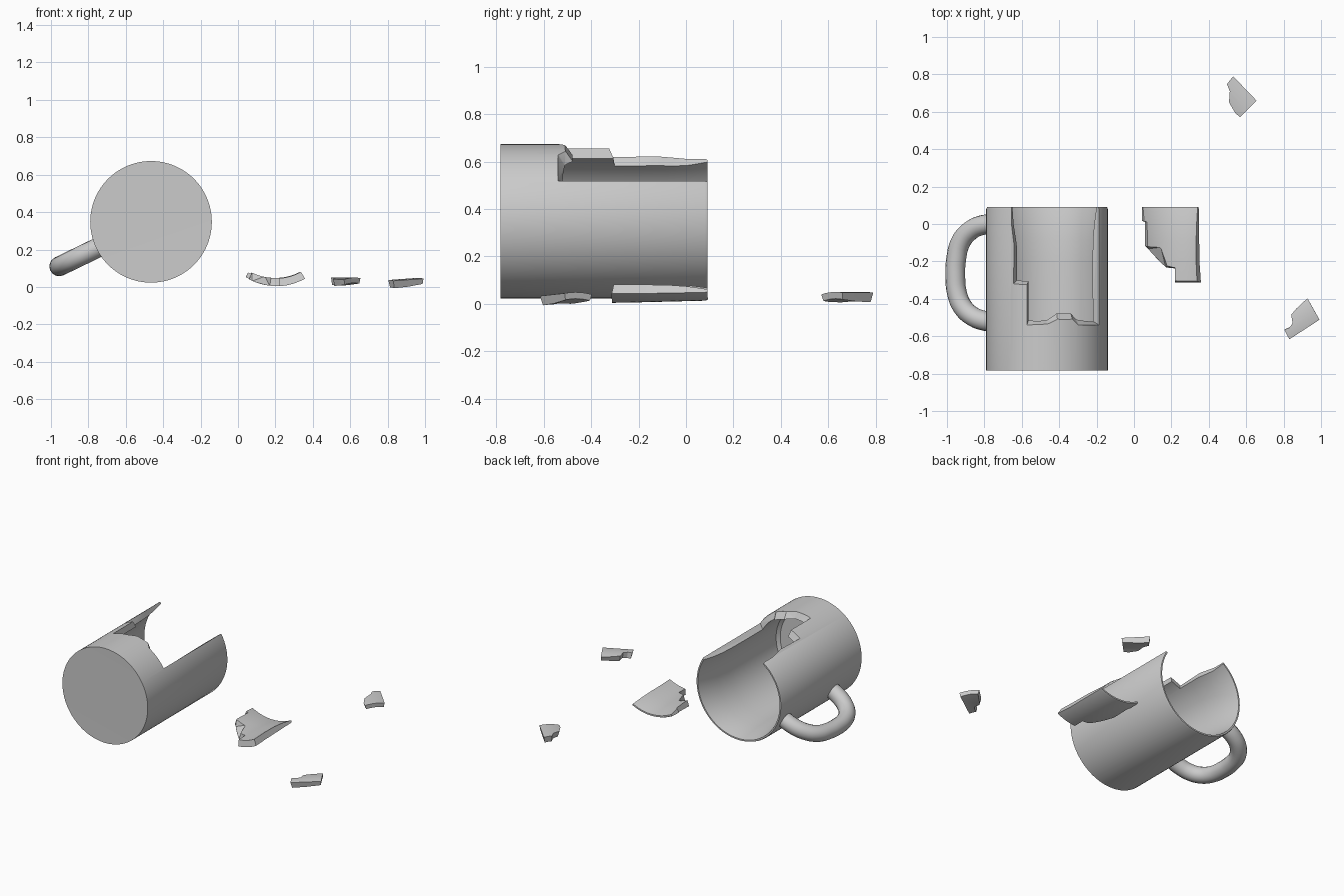
import bpy, bmesh, math
from mathutils import Vector, Matrix

if "Cube" in bpy.data.objects:
    bpy.data.objects.remove(bpy.data.objects["Cube"])

R = 0.325                      # outer radius of the mug
CENTRE = Vector((-0.465, 0, 0.348))


def make_object(name, bm):
    bmesh.ops.recalc_face_normals(bm, faces=bm.faces)
    mesh = bpy.data.meshes.new(name)
    bm.to_mesh(mesh)
    bm.free()
    obj = bpy.data.objects.new(name, mesh)
    bpy.context.collection.objects.link(obj)
    return obj


def cup(name):
    """Lathed cup lying along y, closed at -y, thinner towards the rim."""
    profile = [(0, -.78), (R, -.782), (R, .08), (.321, .09), (.311, .09), (.305, .06),
               (.295, 0), (.287, -.08), (.283, -.2), (.283, -.72), (.265, -.74), (0, -.74)]
    bm = bmesh.new()
    vs = [bm.verts.new((r, y, 0)) for r, y in profile]
    es = [bm.edges.new(p) for p in zip(vs, vs[1:])]
    bmesh.ops.spin(bm, geom=vs + es, cent=(0, 0, 0), axis=(0, 1, 0),
                   angle=math.tau, steps=96)
    bmesh.ops.remove_doubles(bm, verts=bm.verts, dist=1e-5)
    return make_object(name, bm)


def radial_cutter(outer, inner):
    """Wedge whose outline (angle from top, y) changes through the wall."""
    bm = bmesh.new()
    rings = []
    for r, line in ((.12, inner), (.282, inner), (.327, outer), (.7, outer)):
        rings.append([bm.verts.new((r * math.sin(a), y, r * math.cos(a))) for a, y in line])
    n = len(outer)
    for lo, hi in zip(rings, rings[1:]):
        for i in range(n):
            j = (i + 1) % n
            bm.faces.new((lo[i], lo[j], hi[j], hi[i]))
    bm.faces.new(rings[0])
    bm.faces.new(rings[-1])
    bmesh.ops.triangulate(bm, faces=bm.faces[:])
    return make_object("cutter", bm)


def broken_cup(name, outer, inner, operation, matrix):
    obj, cutter = cup(name), radial_cutter(outer, inner)
    mod = obj.modifiers.new("break", 'BOOLEAN')
    mod.operation, mod.object, mod.solver = operation, cutter, 'EXACT'
    dg = bpy.context.evaluated_depsgraph_get()
    mesh = bpy.data.meshes.new_from_object(obj.evaluated_get(dg))
    obj.modifiers.clear()
    obj.data = mesh
    bpy.data.objects.remove(cutter)
    mesh.transform(matrix)
    smooth(obj)
    return obj


def smooth(obj):
    bpy.ops.object.select_all(action='DESELECT')
    obj.select_set(True)
    bpy.context.view_layer.objects.active = obj
    bpy.ops.object.shade_smooth_by_angle(angle=math.radians(30))


def angles(points, x0, sign=1, r=R):
    return [(sign * math.asin((x - x0) / r), y) for x, y in points]


# Mug body with the missing piece of wall
hole_out = [(-.655, .2), (-.655, 0), (-.64, -.12), (-.645, -.32), (-.572, -.325), (-.572, -.54),
            (-.46, -.535), (-.41, -.51), (-.33, -.51), (-.30, -.54), (-.188, -.54), (-.188, .2), (-.4, .2)]
hole_in = [(-.65, .2), (-.65, 0), (-.635, -.12), (-.635, -.3), (-.57, -.305), (-.57, -.515),
           (-.47, -.515), (-.41, -.477), (-.33, -.477), (-.30, -.51), (-.205, -.52), (-.21, .2), (-.4, .2)]
broken_cup("mug_body", angles(hole_out, CENTRE.x), angles(hole_in, CENTRE.x, r=.3),
           'DIFFERENCE', Matrix.Translation(CENTRE))

# Handle: round tube bent into a C, pointing down to the left
d = Vector((-.9, 0, -.436))
path = [(.305, .0), (.38, -.005), (.455, -.035), (.515, -.1), (.54, -.19), (.545, -.28),
        (.535, -.37), (.5, -.445), (.44, -.495), (.37, -.518), (.305, -.525)]
curve = bpy.data.curves.new("handle", 'CURVE')
curve.dimensions = '3D'
curve.bevel_depth, curve.bevel_resolution, curve.use_fill_caps = .053, 6, True
spline = curve.splines.new('BEZIER')
spline.bezier_points.add(len(path) - 1)
spline.resolution_u = 4
for bp, (r, y) in zip(spline.bezier_points, path):
    bp.co = CENTRE + d * r + Vector((0, y, 0))
    bp.handle_left_type = bp.handle_right_type = 'AUTO'
handle = bpy.data.objects.new("handle", curve)
bpy.context.collection.objects.link(handle)
bpy.context.view_layer.objects.active = handle
handle.select_set(True)
bpy.ops.object.convert(target='MESH')
smooth(bpy.context.view_layer.objects.active)

# Large rim shard, lying on its outer face
big_out = [(.042, .2), (.042, .015), (.06, .01), (.06, -.12), (.075, -.135), (.17, -.235),
           (.22, -.24), (.22, -.315), (.358, -.315), (.35, -.2), (.345, .2)]
big_in = [(.052, .2), (.052, .015), (.066, .01), (.066, -.12), (.14, -.125), (.175, -.225),
          (.22, -.235), (.22, -.305), (.345, -.305), (.34, -.2), (.335, .2)]
broken_cup("large_shard", angles(big_out, .2, -1), angles(big_in, .2, -1, .3), 'INTERSECT',
           Matrix.Translation((.2, -.006, .336)) @ Matrix.Rotation(.025, 4, 'X')
           @ Matrix.Rotation(math.pi, 4, 'Y'))


def small_shard(name, points, centre, turn, tilt, top):
    """Chip of wall, outer face up, from its outline seen from above."""
    c, v0 = Vector(centre), -.06
    rot = Matrix.Rotation(-turn, 2)
    loc = [rot @ (Vector(p) - c) for p in points]
    outer = [(math.asin(p.x / R), p.y + v0) for p in loc]
    inner = [(a * .95, (y - v0) * .92 + v0) for a, y in outer]
    broken_cup(name, outer, inner, 'INTERSECT',
               Matrix.Translation((c.x, c.y, top)) @ Matrix.Rotation(turn, 4, 'Z')
               @ Matrix.Rotation(tilt, 4, 'X') @ Matrix.Translation((0, -v0, -R)))


# Two small shards
small_shard("small_shard_back", [(.53, .79), (.655, .66), (.567, .57), (.54, .595), (.508, .65),
            (.512, .71), (.497, .748)], (.575, .68), math.radians(-135), 0, .05)
small_shard("small_shard_front", [(.927, -.397), (.992, -.512), (.83, -.617), (.803, -.565),
            (.83, -.555), (.848, -.53), (.84, -.485), (.868, -.452)],
            (.9, -.51), math.radians(-57), .06, .044)
